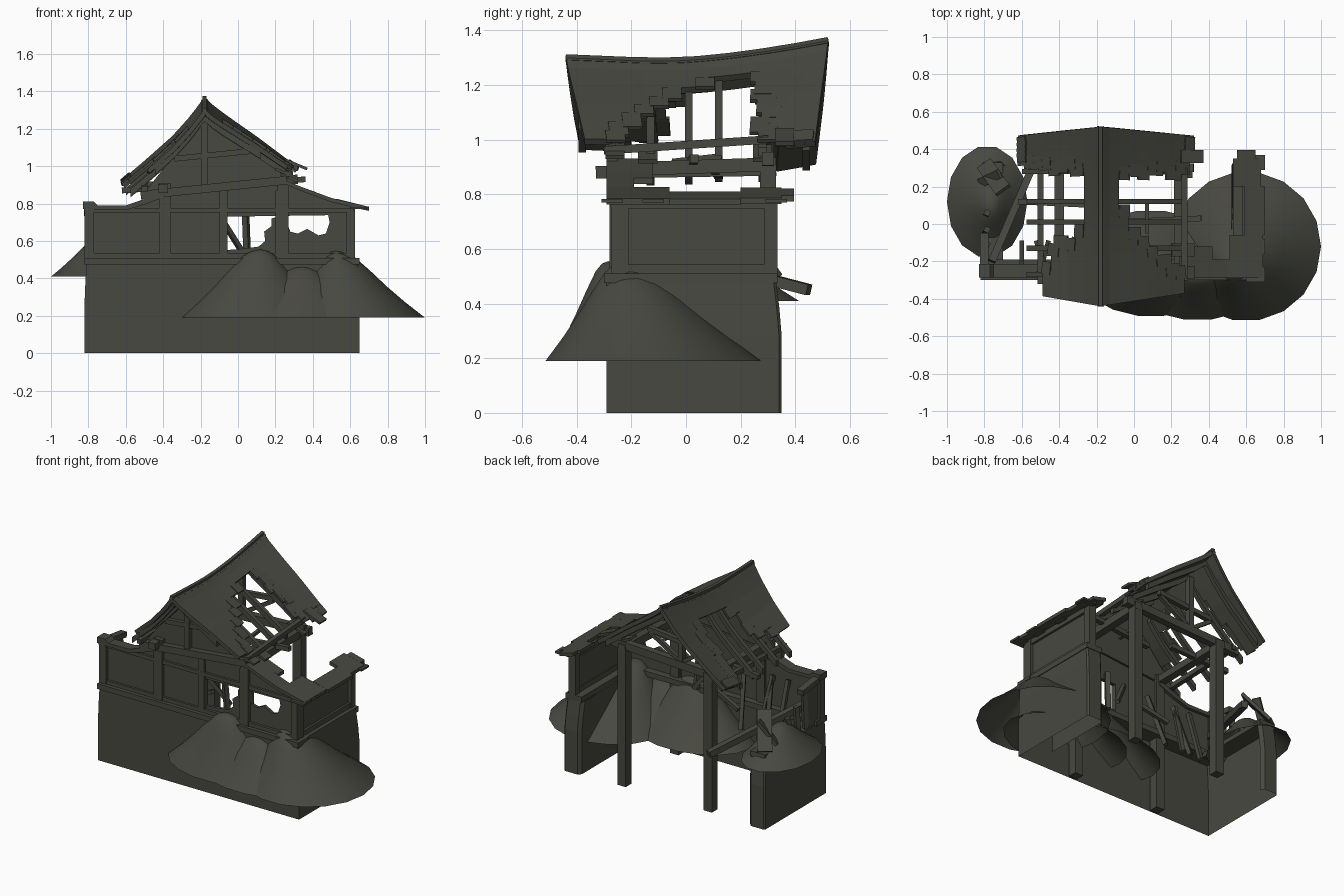
import bpy, bmesh, math, random
from mathutils import Vector

if "Cube" in bpy.data.objects:
    bpy.data.objects.remove(bpy.data.objects["Cube"])

random.seed(4)
mat = bpy.data.materials.new("dark weathered grey")
mat.diffuse_color = (0.065, 0.065, 0.053, 1)
mat.use_nodes = True
mat.node_tree.nodes["Principled BSDF"].inputs["Base Color"].default_value = mat.diffuse_color


def make(name, verts, faces, smooth=False):
    me = bpy.data.meshes.new(name)
    me.from_pydata(verts, [], faces)
    bm = bmesh.new()
    bm.from_mesh(me)
    bmesh.ops.recalc_face_normals(bm, faces=bm.faces)
    bm.to_mesh(me)
    bm.free()
    me.materials.append(mat)
    ob = bpy.data.objects.new(name, me)
    bpy.context.collection.objects.link(ob)
    if smooth:
        bpy.ops.object.select_all(action='DESELECT')
        ob.select_set(True)
        bpy.context.view_layer.objects.active = ob
        bpy.ops.object.shade_smooth_by_angle(angle=0.7)
    return ob


def prism(name, pts, y0, y1):
    """Outline in x,z pushed along y."""
    n = len(pts)
    v = [(x, y, z) for y in (y0, y1) for x, z in pts]
    f = [list(range(n)), list(range(n, 2 * n))]
    f += [(i, (i + 1) % n, (i + 1) % n + n, i + n) for i in range(n)]
    return make(name, v, f)


def box(name, x0, x1, y0, y1, z0, z1):
    return prism(name, [(x0, z0), (x1, z0), (x1, z1), (x0, z1)], y0, y1)


def beam(name, p, q, w=0.03, h=0.03):
    p, q = Vector(p), Vector(q)
    rot = (q - p).to_track_quat('Z', 'Y')
    v = [tuple(c + rot @ Vector((a * w / 2, b * h / 2, 0)))
         for c in (p, q) for a, b in ((-1, -1), (1, -1), (1, 1), (-1, 1))]
    f = [(0, 1, 2, 3), (4, 5, 6, 7)] + [(i, (i + 1) % 4, (i + 1) % 4 + 4, i + 4) for i in range(4)]
    return make(name, v, f)


def mound(name, cx, cy, rx, ry, z0, h, ax, ay, n=18):
    """Earth heap, open underneath; rings slide from the base centre to the peak."""
    prof = [(1, 0), (.78, .23), (.58, .46), (.39, .70), (.22, .90), (.11, .975)]
    v = []
    for r, t in prof:
        s = 1 - r
        for i in range(n):
            a = 2 * math.pi * i / n
            v.append((cx + (ax - cx) * s + rx * r * math.cos(a),
                      cy + (ay - cy) * s + ry * r * math.sin(a), z0 + h * t))
    v.append((ax, ay, z0 + h))
    f = []
    for k in range(len(prof) - 1):
        f += [(k * n + i, k * n + (i + 1) % n, (k + 1) * n + (i + 1) % n, (k + 1) * n + i) for i in range(n)]
    k = (len(prof) - 1) * n
    f += [(k + i, k + (i + 1) % n, len(v) - 1) for i in range(n)]
    return make(name, v, f, True)


# Stone base: open shell with a return at the back right
path = [(.53, -.12), (.53, .33), (.55, .35), (.64, .35), (.65, .34), (.65, -.29), (-.82, -.29),
        (-.82, .34), (-.81, .35), (-.72, .35), (-.70, .33)]
levels = [(0, 0), (.28, 0), (.38, .008), (.48, .02)]
v = [(x - math.copysign(d * .5, x), y - (d if y > .2 else 0), z) for z, d in levels for x, y in path]
n = len(path)
make("stone_base", v, [(k * n + i, k * n + i + 1, (k + 1) * n + i + 1, (k + 1) * n + i)
                       for k in range(3) for i in range(n - 1)])
box("front_sill", -.82, .65, -.30, -.19, .475, .51)
box("right_sill", .53, .645, -.20, .335, .475, .51)
box("left_sill", -.81, -.70, -.20, .33, .455, .485)

# Earth mounds
mound("front_mound_left", .09, -.21, .41, .285, .19, .365, .12, -.285)
mound("front_mound_middle", .34, -.23, .42, .285, .19, .275, .34, -.27)
mound("front_mound_right", .60, -.12, .40, .40, .19, .362, .515, -.235)
mound("back_left_mound", -.785, .12, .215, .30, .41, .19, -.76, .10, 14)

# Main posts
for x in (-.39, .24):
    for y in (-.25, .30):
        box("main_post", x - .03, x + .03, y - .03, y + .03, 0, .91)

# Front wall plaster, with two broken openings
prism("front_wall_left", [(-.80, .5), (-.07, .5), (-.07, .89), (-.39, .86), (-.5, .81), (-.6, .785), (-.8, .775)], -.26, -.235)
prism("front_wall_lintel", [(-.08, .73), (.62, .74), (.62, .78), (.5, .82), (.35, .88), (.25, .92), (-.08, .89)], -.26, -.235)
prism("broken_plaster_middle", [(-.08, .5), (.24, .5), (.24, .74), (.18, .72), (.18, .68), (.14, .65), (.145, .6), (.11, .57), (.04, .56), (-.08, .55)], -.257, -.237)
prism("broken_plaster_right", [(.24, .5), (.62, .5), (.62, .75), (.48, .75), (.49, .7), (.47, .64), (.43, .63), (.37, .665),
                               (.32, .64), (.28, .65), (.26, .7), (.24, .71)], -.257, -.237)
for x in (-.80, -.40, -.08, .22, .60):
    box("front_stud", x - .02, x + .025, -.275, -.235, .5, .76 if abs(x) > .5 else .87)
box("front_lower_rail", -.82, .62, -.275, -.24, .51, .535)
beam("front_upper_rail", (-.82, -.258, .765), (.62, -.258, .765), .035, .025)
beam("front_tie_beam", (-.52, -.27, .845), (.26, -.27, .925), .04, .045)
prism("left_front_plate", [(-.83, .77), (-.6, .765), (-.5, .795), (-.38, .84), (-.38, .875), (-.5, .825), (-.6, .79),
                           (-.75, .79), (-.77, .81), (-.83, .81)], -.285, -.215)

# Right side wall with its frame
box("right_wall", .585, .605, -.25, .32, .5, .78)
for y in (-.235, .31):
    box("right_wall_post", .575, .625, y - .025, y + .025, .5, .78)
for z in (.525, .765):
    box("right_wall_rail", .58, .62, -.255, .335, z - .018, z + .018)

# Left side wall remains
box("left_corner_post", -.82, -.77, -.28, -.23, .48, .81)
box("left_wall_remains", -.805, -.785, -.25, -.12, .48, .74)
beam("left_top_plate", (-.80, -.28, .78), (-.80, -.05, .75), .045, .035)
for y, z in ((-.12, .74), (-.04, .66), (.05, .62)):
    beam("left_broken_stud", (-.79, y, .48), (-.785, y + .01, z), .03, .03)

# Main roof surface
PROF = {1: [(0, 1.295), (.06, 1.245), (.18, 1.17), (.28, 1.11), (.43, 1.01), (.5, .965)],
        -1: [(0, 1.295), (.07, 1.2), (.17, 1.09), (.32, .96), (.44, .86)]}


def surf(side, t, u, drop=0):
    pr = PROF[side]
    w = t * pr[-1][0]
    for (a, za), (b, zb) in zip(pr, pr[1:]):
        if w <= b + 1e-6:
            z = za + (zb - za) * (w - a) / (b - a)
            break
    y = .04 + (u - .5) * .96 * (1 - (.16 if u < .5 else .10) * t)
    lift = .075 * max(0, (u - .4) / .6) ** 1.5 + .012 * max(0, .3 - u) / .3
    return (-.18 + side * w, y, z + lift * (1 - (.6 if side > 0 else .1) * t) - drop)


# (cells kept from the front, cells kept from the back) per row, ridge to eave
KEEP = {1: [(24, 0), (24, 0), (13, 6), (10, 6), (8, 6), (7, 5), (5, 5), (4, 6), (3, 5), (0, 3)],
        -1: [(24, 0), (24, 0), (10, 6), (8, 5), (8, 5), (7, 5), (4, 4), (0, 4), (0, 4), (0, 4)]}
for side in (1, -1):
    v = [surf(side, r / 10, c / 24) for r in range(11) for c in range(25)]
    f = []
    for r, (a, b) in enumerate(KEEP[side]):
        for c in range(24):
            if c < a or c >= 24 - b:
                k = r * 25 + c
                f.append((k, k + 1, k + 26, k + 25))
        # loose shingles at the torn edges
        for c in ([a, 24 - b] if b else []):
            if 0 < c < 24:
                u = c / 24 + random.uniform(-.02, .02)
                t = r / 10
                beam("loose_shingle", surf(side, t, u, .005), surf(side, min(1, t + random.uniform(.1, .17)), u, .005), .07, .014)
    ob = make("roof_slope", v, f)
    bm = bmesh.new()
    bm.from_mesh(ob.data)
    bmesh.ops.delete(bm, geom=[p for p in bm.verts if not p.link_faces], context='VERTS')
    for p in bm.faces:
        if p.normal.z < 0:
            p.normal_flip()
    bm.to_mesh(ob.data)
    bm.free()
    m = ob.modifiers.new("thickness", 'SOLIDIFY')
    m.thickness = .025
    # rafters follow the slope
    for y, t0, t1 in ((-.38, 0, .6), (-.27, 0, .9), (-.13, .1, .9), (.01, .1, .9), (.12, .1, .9), (.28, 0, .95), (.44, 0, .9)):
        pts = [surf(side, t0 + (t1 - t0) * i / 6, (y - .04) / .96 + .5, .024) for i in range(7)]
        prism("rafter", [(p[0], p[2]) for p in pts] + [(p[0], p[2] - .04) for p in reversed(pts)], y - .014, y + .014)
    for i in range(4):
        u = .86 + i * .035
        beam("eave_shingle", surf(side, .9, u), surf(side, 1, u), .045, .02)

# Ridge caps
for i in range(8):
    a, b = surf(1, 0, i / 8, .006), surf(1, 0, (i + 1) / 8, .006)
    beam("ridge_cap", a, b, .022, .022)

# Gables: closed front, open truss at the back
prism("front_gable", [(-.50, .86), (.24, .93), (.19, 1.05), (0, 1.14), (-.12, 1.22), (-.18, 1.25), (-.26, 1.15), (-.38, 1.01)], -.25, -.235)
for y in (-.262, .30):
    beam("king_post", (-.18, y, .89), (-.18, y, 1.27), .035, .035)
    beam("collar_beam", (-.34, y, 1.04), (.06, y, 1.08), .03, .03)
for s, x in ((-.34, 1.03), (.05, 1.06)):
    beam("truss_brace", (-.18, .30, .92), (s, .30, x), .025, .025)
beam("back_tie_beam", (-.54, .30, .89), (.32, .30, .93), .045, .05)

# Plates and purlins running front to back
beam("right_plate", (.24, -.28, .89), (.24, .33, .91), .05, .05)
beam("left_plate", (-.40, -.33, .88), (-.40, .33, .89), .05, .045)
beam("right_purlin", (.27, -.30, .96), (.27, .30, 1.00), .03, .03)
beam("left_purlin", (-.50, -.32, .88), (-.50, .33, .90), .03, .03)
beam("cross_beam", (-.62, .12, .87), (-.20, .10, .90), .03, .03)
beam("cross_beam", (-.10, .01, .90), (.36, .03, .93), .03, .03)
beam("fallen_lath", (.07, -.05, .92), (.07, .13, .94), .02, .02)
for x, y, z in ((.31, .36, 1.015), (.26, -.26, .965), (.25, .28, .955), (.26, -.14, .95)):
    beam("hanging_shingle", (x - .06, y, z + .02), (x + .06, y, z - .03), .07, .015)

# Right skirt roof


def skirt(pts, y0, y1):
    prism("skirt_roof", pts + [(x, z - .022) for x, z in reversed(pts)], y0, y1)


skirt([(.24, .93), (.35, .885), (.5, .83), (.69, .785)], -.29, -.19)
skirt([(.24, .93), (.35, .885), (.42, .86)], -.19, -.12)
skirt([(.51, .827), (.69, .785)], -.19, -.06)
skirt([(.59, .81), (.70, .783)], -.06, .20)
skirt([(.53, .825), (.68, .787)], .20, .35)
skirt([(.55, .82), (.65, .795)], .35, .395)
for y in (-.27, -.12, .08, .33):
    box("skirt_shingle", .60, .70, y - .04, y + .04, .77, .783)

# Fallen timber
beam("fallen_beam", (-.48, .45, .45), (-.76, -.20, .62), .04, .04)
beam("fallen_plank", (-.80, .32, .50), (-.70, .18, .70), .09, .02)
beam("fallen_plank", (-.82, .22, .52), (-.72, .27, .66), .05, .02)
beam("inner_brace", (-.09, -.20, .72), (.03, -.12, .53), .025, .025)
beam("inner_brace", (.05, -.18, .50), (.04, -.20, .76), .03, .03)
for x, l in ((-.60, .0), (-.52, .04), (-.46, -.03), (-.33, .05)):
    beam("leaning_lath", (x, -.10, .36), (x + l, -.21, .72), .025, .025)
beam("cross_lath", (-.33, -.08, .50), (-.10, -.12, .58), .025, .025)
